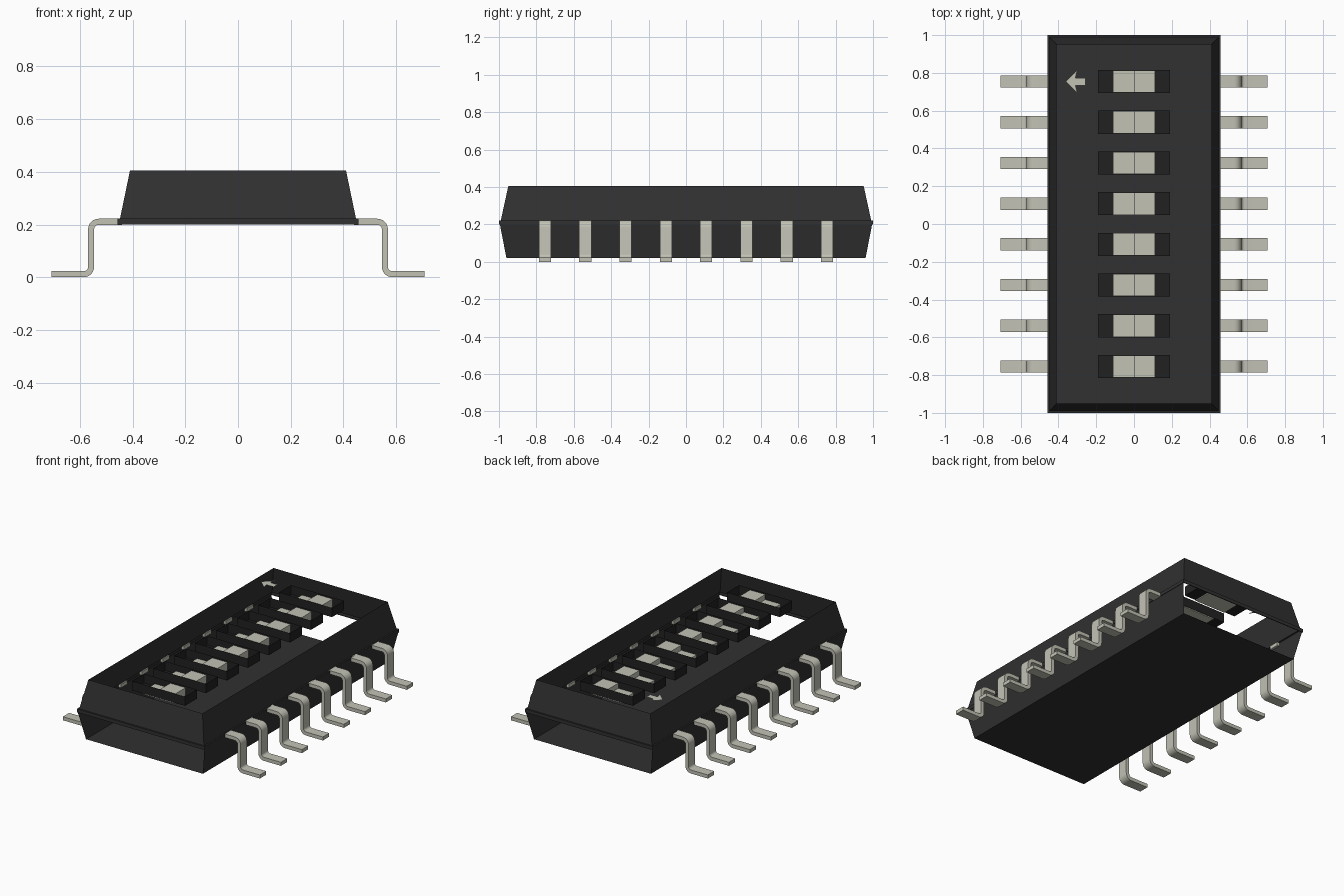
import bpy, bmesh, math

if "Cube" in bpy.data.objects:
    bpy.data.objects.remove(bpy.data.objects["Cube"], do_unlink=True)


def material(name, srgb):
    lin = [((c + 0.055) / 1.055) ** 2.4 for c in srgb]
    m = bpy.data.materials.new(name)
    m.use_nodes = True
    m.diffuse_color = (*lin, 1)
    bsdf = m.node_tree.nodes["Principled BSDF"]
    bsdf.inputs["Base Color"].default_value = (*lin, 1)
    bsdf.inputs["Roughness"].default_value = 0.6
    return m


BODY = material("charcoal plastic", (0.19, 0.19, 0.19))
SLOT = material("slot black", (0.13, 0.13, 0.13))
METAL = material("pale tin", (0.76, 0.76, 0.71))

PITCH = 0.2155
ROWS = [(i - 3.5) * PITCH for i in range(8)]


def finish(name, bm, mat, fix_normals=True):
    if fix_normals:
        bmesh.ops.recalc_face_normals(bm, faces=bm.faces)
    me = bpy.data.meshes.new(name)
    bm.to_mesh(me)
    bm.free()
    me.materials.append(mat)
    ob = bpy.data.objects.new(name, me)
    bpy.context.collection.objects.link(ob)
    return ob


def extrude_profile(name, pts, y, width, mat):
    """Extrude an x-z outline along y, centred on y."""
    bm = bmesh.new()
    front = [bm.verts.new((x, y - width / 2, z)) for x, z in pts]
    face = bm.faces.new(front)
    out = bmesh.ops.extrude_face_region(bm, geom=[face])
    verts = [g for g in out["geom"] if isinstance(g, bmesh.types.BMVert)]
    bmesh.ops.translate(bm, verts=verts, vec=(0, width, 0))
    return finish(name, bm, mat)


def arc(cx, cz, r, a0, a1, n=6):
    return [(cx + r * math.cos(math.radians(a0 + (a1 - a0) * i / n)),
             cz + r * math.sin(math.radians(a0 + (a1 - a0) * i / n)))
            for i in range(n + 1)]


# Housing shell: stacked rectangles, open top, open lower ends
RINGS = [(0.42, 0.96, 0.02), (0.455, 0.995, 0.20), (0.458, 1.0, 0.20),
         (0.458, 1.0, 0.222), (0.448, 0.99, 0.222), (0.41, 0.95, 0.405)]
bm = bmesh.new()
loops = [[bm.verts.new((sx * x, sy * y, z))
          for sx, sy in ((-1, -1), (1, -1), (1, 1), (-1, 1))]
         for x, y, z in RINGS]
bm.faces.new(loops[0][::-1])
for level, (a, b) in enumerate(zip(loops, loops[1:])):
    for i in range(4):
        if level == 0 and i in (0, 2):
            continue
        j = (i + 1) % 4
        bm.faces.new((a[i], a[j], b[j], b[i]))
finish("housing", bm, BODY, fix_normals=False)

# Slot trays and stepped sliders
for n, y in enumerate(ROWS, 1):
    bm = bmesh.new()
    bmesh.ops.create_cube(bm, size=1)
    for v in bm.verts:
        v.co = (v.co.x * 0.38, y + v.co.y * 0.122, 0.374 + v.co.z * 0.06)
    bm.faces.ensure_lookup_table()
    top = [f for f in bm.faces if f.calc_center_median().z > 0.4]
    bmesh.ops.delete(bm, geom=top, context="FACES")
    bmesh.ops.reverse_faces(bm, faces=bm.faces)
    finish(f"slot_{n}", bm, SLOT, fix_normals=False)
    step = [(-0.11, 0.338), (0.11, 0.338), (0.11, 0.395),
            (0.0, 0.395), (0.0, 0.362), (-0.11, 0.362)]
    extrude_profile(f"slider_{n}", step, y, 0.118, METAL)

# Gull-wing pins: outer edge out and down, inner edge back
T, R = 0.023, 0.017
pin = ([(0.44, 0.222)]
       + arc(0.569 - R - T, 0.222 - R - T, R + T, 90, 0)
       + arc(0.569 + R, T + R, R, 180, 270)
       + [(0.708, T), (0.708, 0.0)]
       + arc(0.569 + R, T + R, R + T, 270, 180)
       + arc(0.569 - R - T, 0.222 - R - T, R, 0, 90)
       + [(0.44, 0.222 - T)])
for side, label in ((1, "left"), (-1, "right")):
    for n, y in enumerate(ROWS, 1):
        ob = extrude_profile(f"pin_{label}_{n}",
                             [(side * x, z) for x, z in pin], y, 0.065, METAL)
        bpy.ops.object.select_all(action="DESELECT")
        ob.select_set(True)
        bpy.context.view_layer.objects.active = ob
        bpy.ops.object.shade_smooth_by_angle()

# Direction arrow marking at the top surface level
bm = bmesh.new()
half = [(-0.362, 0), (-0.30, -0.06), (-0.31, -0.02), (-0.258, -0.02)]
outline = half + [(x, -y) for x, y in half[:0:-1]]
bm.faces.new([bm.verts.new((x, ROWS[-1] + y, 0.405)) for x, y in outline])
finish("direction_arrow", bm, METAL, fix_normals=False)
